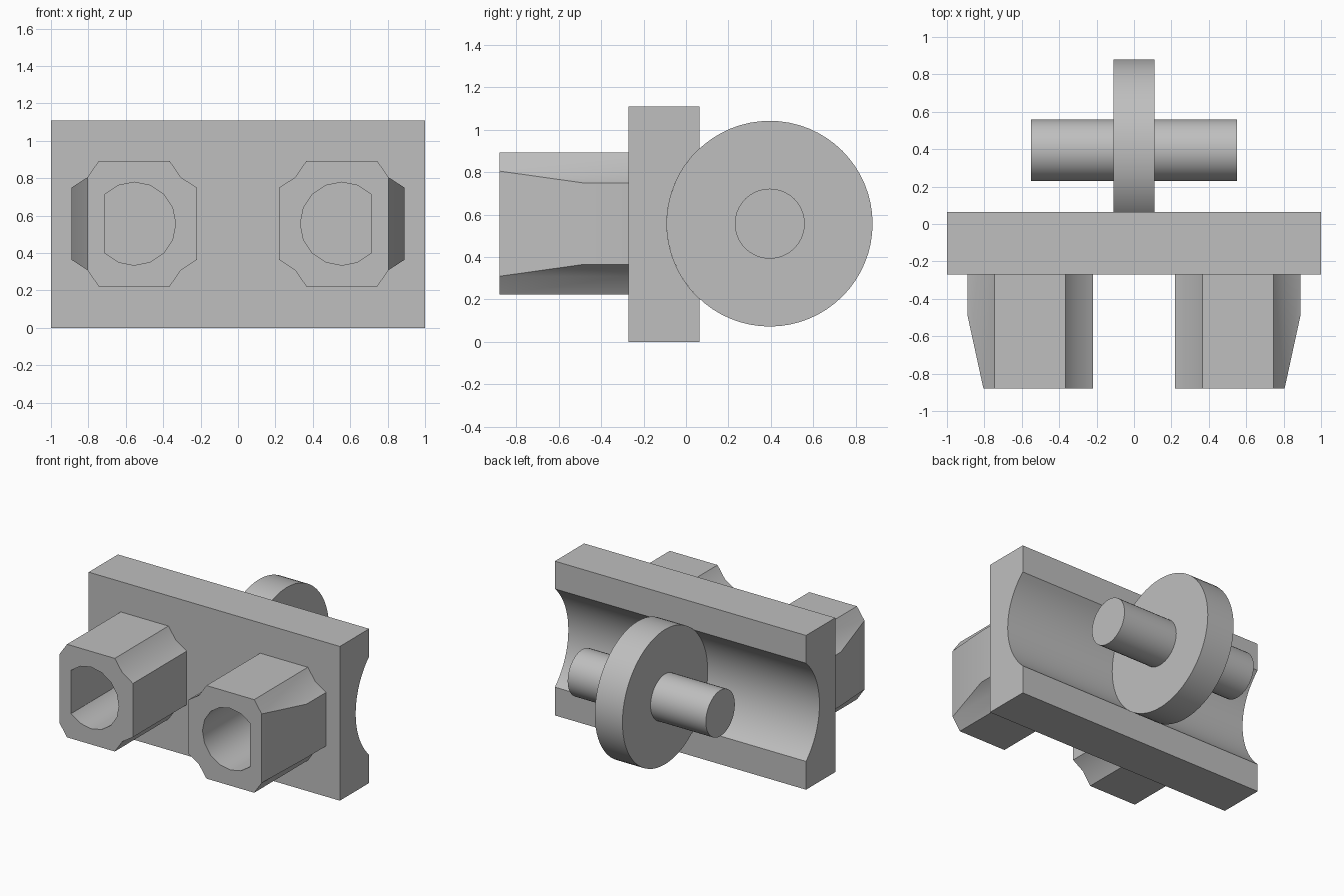
import bpy, bmesh
from math import pi, sin, cos, asin, radians
from mathutils import Vector

if "Cube" in bpy.data.objects:
    bpy.data.objects.remove(bpy.data.objects["Cube"])

grey = bpy.data.materials.new("light grey plastic")
grey.use_nodes = True
grey.diffuse_color = (0.52, 0.52, 0.52, 1)
grey.node_tree.nodes["Principled BSDF"].inputs["Base Color"].default_value = grey.diffuse_color

AXIS_Y, AXIS_Z = 0.395, 0.557   # wheel centre
WHEEL_R = 0.485
BACK_Y, FRONT_Y = 0.063, -0.27  # plate faces
TIP_Y = -0.88                   # peg ends


def prism(name, outline, axis, start, end, cut=None):
    """Extrude a 2D outline along x (outline is y, z) or y (outline is x, z)."""
    bm = bmesh.new()

    def place(p, d):
        return (d, *p) if axis == "x" else (p[0], d, p[1])

    face = bm.faces.new([bm.verts.new(place(p, start)) for p in outline])
    new = bmesh.ops.extrude_face_region(bm, geom=[face])["geom"]
    shift = Vector(place((0, 0), end - start))
    bmesh.ops.translate(bm, verts=[g for g in new if isinstance(g, bmesh.types.BMVert)], vec=shift)
    if cut:
        bmesh.ops.bisect_plane(bm, geom=bm.verts[:] + bm.edges[:] + bm.faces[:], dist=1e-5,
                               plane_co=cut[0], plane_no=cut[1], clear_outer=True)
        bmesh.ops.holes_fill(bm, edges=[e for e in bm.edges if e.is_boundary])
    bmesh.ops.recalc_face_normals(bm, faces=bm.faces[:])
    mesh = bpy.data.meshes.new(name)
    bm.to_mesh(mesh)
    bm.free()
    mesh.materials.append(grey)
    obj = bpy.data.objects.new(name, mesh)
    bpy.context.collection.objects.link(obj)
    return obj


def activate(obj):
    bpy.ops.object.select_all(action="DESELECT")
    obj.select_set(True)
    bpy.context.view_layer.objects.active = obj


def smooth(obj):
    activate(obj)
    bpy.ops.object.shade_smooth_by_angle(angle=radians(30))


def circle(cx, cy, r, n):
    return [(cx + r * cos(2 * pi * i / n), cy + r * sin(2 * pi * i / n)) for i in range(n)]


# Plate with a round channel along its back, concentric with the wheel
half = asin(((WHEEL_R ** 2 - (AXIS_Y - BACK_Y) ** 2) ** 0.5) / WHEEL_R)
STEPS = 20
channel = [(AXIS_Y - WHEEL_R * cos(a), AXIS_Z + WHEEL_R * sin(a))
           for a in (-half + 2 * half * i / STEPS for i in range(STEPS + 1))]
plate = prism("plate", [(FRONT_Y, 1.11), (FRONT_Y, 0), (BACK_Y, 0)] + channel + [(BACK_Y, 1.11)],
              "x", -1, 1)
smooth(plate)

# Wheel disc and axle
smooth(prism("wheel", circle(AXIS_Y, AXIS_Z, WHEEL_R, 64), "x", -0.11, 0.11))
for name, side in (("left_axle", 1), ("right_axle", -1)):
    smooth(prism(name, circle(AXIS_Y, AXIS_Z, 0.165, 40), "x", side * 0.11, side * 0.55))

# Hollow pegs with notched corners, outer side tapering to the tip
PEG_X = 0.555
corner = [(0.335, 0.193), (0.25, 0.248), (0.19, 0.335)]
quarter = corner + [(-x, z) for x, z in reversed(corner)]
outline = [(PEG_X + x, AXIS_Z + z) for x, z in quarter + [(-x, -z) for x, z in quarter]]
taper = ((0.89, -0.49, 0), (0.39, -0.085, 0))
pegs = prism("pegs", outline, "y", TIP_Y, FRONT_Y, taper)

# Bore: a round hole with a flat on the outer side
bore = prism("bore_cutter", circle(PEG_X, AXIS_Z, 0.222, 16), "y", TIP_Y - 0.1, FRONT_Y + 0.1,
             ((0.713, 0, 0), (1, 0, 0)))
bore.hide_render = True
cutter = pegs.modifiers.new("bore", "BOOLEAN")
cutter.operation = "DIFFERENCE"
cutter.solver = "EXACT"
cutter.object = bore
mirror = pegs.modifiers.new("mirror", "MIRROR")
activate(pegs)
for mod in ("bore", "mirror"):
    bpy.ops.object.modifier_apply(modifier=mod)
bpy.data.objects.remove(bore)
smooth(pegs)
